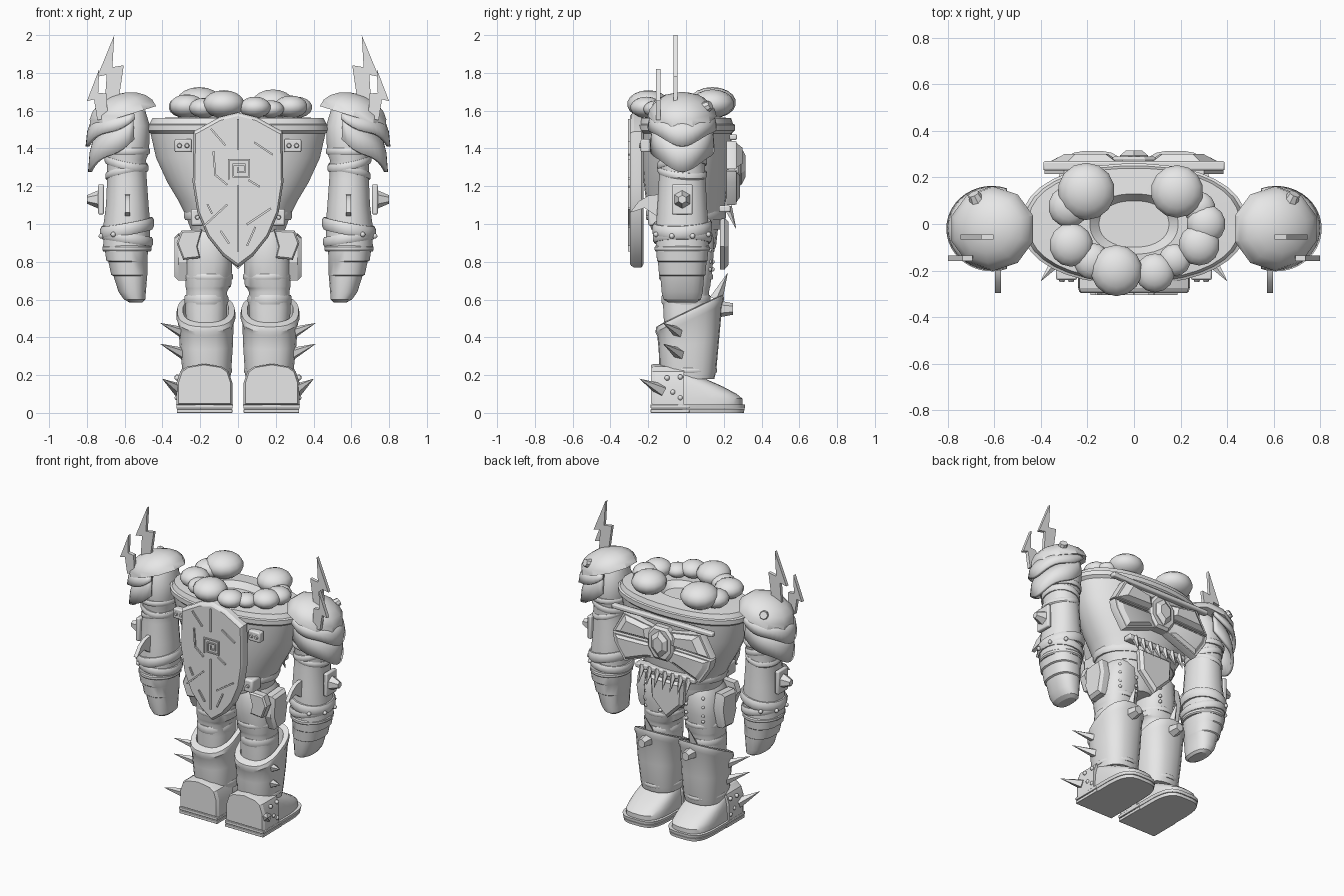
import bpy, bmesh, math
from mathutils import Vector, Matrix

grey = bpy.data.materials.new("plain_grey")
grey.diffuse_color = (0.8, 0.8, 0.8, 1)
SIDES = ((1, "right"), (-1, "left"))


def finish(name, bm, angle=35, bevel=0.0):
    bmesh.ops.recalc_face_normals(bm, faces=bm.faces)
    me = bpy.data.meshes.new(name)
    bm.to_mesh(me)
    bm.free()
    me.materials.append(grey)
    me.shade_smooth()
    me.set_sharp_from_angle(angle=math.radians(angle))
    ob = bpy.data.objects.new(name, me)
    bpy.context.collection.objects.link(ob)
    if bevel:
        m = ob.modifiers.new("bevel", 'BEVEL')
        m.width, m.segments, m.limit_method = bevel, 2, 'ANGLE'
    return ob


def loft(name, rings, n=20, e=2.0, s=1, angle=35):
    """Stack superellipse rings (z, xc, yc, rx, ry, slope_x, slope_y)."""
    bm = bmesh.new()
    rows = []
    for r in rings:
        z, xc, yc, rx, ry, tx, ty = (tuple(r) + (0, 0))[:7]
        row = []
        for i in range(n):
            a = 2 * math.pi * (i + .5) / n
            c, d = math.cos(a), math.sin(a)
            x = rx * math.copysign(abs(c) ** (2 / e), c)
            y = ry * math.copysign(abs(d) ** (2 / e), d)
            row.append(bm.verts.new((s * (xc + x), yc + y, z + tx * x + ty * y)))
        rows.append(row)
    for p, q in zip(rows, rows[1:]):
        for i in range(n):
            j = (i + 1) % n
            bm.faces.new((p[i], p[j], q[j], q[i]))
    bm.faces.new(rows[0])
    bm.faces.new(rows[-1])
    return finish(name, bm, angle)


def band(name, z, xc, yc, rx, ry, h, t, s=1, tx=0, ty=0):
    k = h / 2
    loft(name, [(z + dz, xc, yc, rx + o, ry + o, tx, ty) for dz, o in
                ((-k, -.01), (-k, t * .6), (-k * .5, t), (k * .5, t), (k, t * .6), (k, -.01))], 20, 2, s)


def prism(name, pts, axis, layers, s=1, bevel=0.0):
    """Outline extruded along an axis through (position, scale) layers."""
    bm = bmesh.new()
    cu = sum(p[0] for p in pts) / len(pts)
    cv = sum(p[1] for p in pts) / len(pts)
    rows = []
    for d, k in layers:
        row = []
        for u, v in pts:
            u, v = cu + (u - cu) * k, cv + (v - cv) * k
            row.append(bm.verts.new((s * u, d, v) if axis == 'y' else (s * d, u, v)))
        rows.append(row)
    for p, q in zip(rows, rows[1:]):
        for i in range(len(pts)):
            j = (i + 1) % len(pts)
            bm.faces.new((p[i], p[j], q[j], q[i]))
    bm.faces.new(rows[0])
    bm.faces.new(rows[-1])
    return finish(name, bm, 25, bevel)


def box(name, c, size, bevel=.008, rot=0, axis='Y'):
    bm = bmesh.new()
    m = Matrix.Translation(c) @ Matrix.Rotation(rot, 4, axis) @ Matrix.Diagonal((*size, 1))
    bmesh.ops.create_cube(bm, size=1, matrix=m)
    return finish(name, bm, 35, bevel)


def spike(name, p, q, r, n=5, r2=0.001):
    p, q = Vector(p), Vector(q)
    bm = bmesh.new()
    m = Matrix.Translation((p + q) / 2) @ (q - p).to_track_quat('Z', 'Y').to_matrix().to_4x4()
    bmesh.ops.create_cone(bm, cap_ends=True, segments=n, radius1=r, radius2=r2, depth=(q - p).length, matrix=m)
    return finish(name, bm)


def ball(name, c, scale, u=14, v=9, half=False, tilt=0, angle=60):
    bm = bmesh.new()
    bmesh.ops.create_uvsphere(bm, u_segments=u, v_segments=v, radius=1)
    if half:
        g = bm.verts[:] + bm.edges[:] + bm.faces[:]
        bmesh.ops.bisect_plane(bm, geom=g, plane_co=(0, 0, 0), plane_no=(0, 0, -1), clear_outer=True)
        bmesh.ops.holes_fill(bm, edges=bm.edges)
    bm.transform(Matrix.Translation(c) @ Matrix.Rotation(tilt, 4, 'Y') @ Matrix.Diagonal((*scale, 1)))
    return finish(name, bm, angle)


def strip(name, p, q, y, w=.01):
    """Thin raised line on the shield between two x,z points."""
    d = Vector((q[0] - p[0], q[1] - p[1]))
    box(name, ((p[0] + q[0]) / 2, y, (p[1] + q[1]) / 2), (d.length + w, .009, w), 0, -math.atan2(d.y, d.x))


# Torso tub with rim and recessed neck
loft("torso", [(.97, 0, 0, .25, .185), (1.05, 0, 0, .28, .2), (1.12, 0, 0, .315, .212), (1.22, 0, 0, .375, .225),
               (1.35, 0, 0, .435, .235), (1.48, 0, 0, .465, .245), (1.495, 0, 0, .485, .26), (1.525, 0, 0, .485, .26),
               (1.53, 0, 0, .47, .25), (1.56, 0, 0, .455, .24), (1.57, 0, 0, .19, .13), (1.53, 0, 0, .15, .1)], 36, 2.2)
loft("pelvis", [(.8, 0, .02, .07, .1), (.88, 0, .01, .2, .15), (.97, 0, 0, .25, .17), (1.0, 0, 0, .25, .17)], 24, 2.5)
band("belt", 1.05, 0, 0, .27, .195, .06, .02)

# Boulder collar, larger stones standing taller
for x, y, r in ((-.205, .14, .125), (.185, .14, .115), (-.28, .075, .09), (-.27, -.09, .095), (-.075, -.2, .112),
                (.31, 0, .085), (.28, -.09, .09), (.175, -.155, .07), (.09, -.21, .085), (-.18, -.16, .08), (.28, .07, .07)):
    ball("collar_boulder", (x, y, 1.565 + r * .62), (r, r, r * .66))

# Shield with raised border, cracks and square spiral
half = [(0, 1.59), (.1, 1.565), (.235, 1.49), (.24, 1.22), (.215, 1.06), (.16, .93), (.08, .83), (0, .77)]
outline = half + [(-x, z) for x, z in half[-2:0:-1]]
prism("shield", outline, 'y', ((-.225, .96), (-.235, 1), (-.275, 1), (-.29, .98), (-.297, .955)))
sp = [(-.05, 1.24), (-.05, 1.34), (.06, 1.34), (.06, 1.25), (-.025, 1.25), (-.025, 1.315), (.035, 1.315), (.035, 1.275), (0, 1.275), (0, 1.295)]
for p, q in zip(sp, sp[1:]):
    strip("shield_spiral", p, q, -.3015, .008)
for p, q in (((0, 1.4), (0, 1.55)), ((0, .86), (0, 1.2)), ((-.14, 1.5), (-.07, 1.42)), ((.09, 1.43), (.18, 1.37)),
             ((-.13, 1.38), (-.12, 1.26)), ((-.12, 1.26), (-.06, 1.21)), ((.06, 1.23), (.11, 1.2)), ((-.18, .99), (-.06, 1.1)),
             ((-.14, 1.06), (-.16, 1.1)), ((.05, 1.0), (.17, 1.08)), ((.09, .98), (.05, .89)), ((-.09, .96), (-.05, .9))):
    strip("shield_crack", p, q, -.3015)

# Winged chest plate on the far side, with gem, rail and fangs
box("chest_rail", (0, .25, 1.46), (.78, .04, .03))
prism("chest_gem_mount", [(.1, 1.36), (.1, 1.26), (.05, 1.19), (-.05, 1.19), (-.1, 1.26), (-.1, 1.36), (-.05, 1.42), (.05, 1.42)],
      'y', ((.21, 1), (.275, 1), (.29, .85)))
prism("chest_gem", [(.06, 1.35), (.06, 1.27), (0, 1.21), (-.06, 1.27), (-.06, 1.35), (0, 1.4)], 'y', ((.28, 1), (.295, 1), (.315, .6)))
prism("groin_plate", [(-.13, 1.03), (.13, 1.03), (.12, .88), (0, .76), (-.12, .88)], 'y', ((.18, 1), (.205, 1), (.225, .85)))
for i in range(7):
    x = (i - 3) * .06
    spike("belt_fang", (x, .22, 1.09), (x, .265, .975), .024, 5)
box("belt_front_bar", (0, .205, 1.08), (.46, .06, .035))

for s, side in SIDES:
    S = "_" + side
    prism("upper_wing" + S, [(.04, 1.3), (.06, 1.4), (.3, 1.44), (.385, 1.29)], 'y',
          ((.215, 1), (.255, 1), (.268, .96), (.268, .86), (.3, .55)), s)
    prism("lower_wing" + S, [(.04, 1.29), (.385, 1.28), (.37, 1.22), (.29, 1.1), (.05, 1.19)], 'y',
          ((.215, 1), (.255, 1), (.268, .96), (.268, .86), (.285, .65)), s)
    box("rivet_plate" + S, (s * .29, -.215, 1.415), (.09, .05, .07))
    for dx in (-.02, .02):
        spike("plate_rivet" + S, (s * .29 + dx, -.235, 1.415), (s * .29 + dx, -.25, 1.415), .015, 8, .01)
    box("belt_tab" + S, (s * .215, -.15, 1.035), (.07, .1, .09), .012)
    spike("belt_tab_rivet" + S, (s * .215, -.19, 1.035), (s * .215, -.212, 1.035), .015, 8, .01)

    # Arm, ending in a blunt segmented mitten hand
    loft("arm" + S, [(1.6, .57, -.02, .08, .09), (1.52, .58, -.02, .115, .13), (1.38, .585, -.02, .115, .13), (1.34, .59, -.02, .105, .12),
                     (1.24, .588, -.02, .106, .125), (1.1, .586, -.02, .114, .132), (1.0, .588, -.02, .125, .14), (.88, .59, -.02, .125, .14)], 20, 2.2, s)
    loft("hand" + S, [(.585, .54, -.02, .035, .075), (.60, .547, -.02, .057, .1), (.64, .56, -.02, .073, .11), (.725, .57, -.02, .09, .117), (.73, .575, -.02, .097, .124),
                      (.80, .583, -.02, .104, .13), (.805, .588, -.02, .11, .135), (.88, .592, -.02, .117, .14)], 20, 2.4, s, 25)
    band("upper_arm_band" + S, 1.385, .59, -.02, .112, .13, .035, .014, s)
    band("elbow_wrap_high" + S, 1.32, .59, -.02, .103, .12, .04, .014, s, .2, .1)
    band("elbow_wrap_low" + S, 1.275, .59, -.02, .1, .118, .035, .014, s, -.2, -.1)
    band("wrist_ring" + S, .98, .588, -.02, .122, .138, .065, .022, s, -.18, .05)
    band("wrist_ring_low" + S, .925, .588, -.02, .122, .138, .05, .018, s, .15)
    band("cuff" + S, .87, .588, -.02, .118, .134, .03, .014, s)
    prism("forearm_blade" + S, [(-.12, 1.16), (-.2, 1.15), (-.25, 1.12), (-.297, 1.06), (-.22, 1.085), (-.12, 1.02)], 'x', ((.572, 1), (.598, 1)), s)
    box("forearm_plate" + S, (s * .725, -.02, 1.13), (.03, .11, .16))
    spike("forearm_gem" + S, (s * .74, -.02, 1.13), (s * .8, -.02, 1.13), .048, 6, .022)
    for a in (-60, -20, 20, 60):
        c, d = math.cos(math.radians(a)), math.sin(math.radians(a))
        ball("wrist_stud" + S, (s * (.588 + .145 * c), -.02 + .16 * d, .955 - .02 * c), (.014,) * 3, 8, 6)

    # Shoulder dome and two layered, pointed lames below it
    ball("shoulder_dome" + S, (s * .608, -.02, 1.57), (.192, .182, .122), 10, 10, True, s * .3, 30)
    for k, (zt, zb, r, up, rise) in enumerate(((1.55, 1.41, .187, .3, .1), (1.46, 1.275, .174, .8, .12))):
        bm = bmesh.new()
        rows = []
        for i in range(25):
            a = math.radians(-110 + 220 * i / 24)
            c, d = math.cos(a), math.sin(a)
            zig = .014 * math.cos(4 * a)
            col = []
            for t, rr in ((0, r - .03), (.45, r - .008), (1, r)):
                z = (zt + rise * up * (1 - c)) * (1 - t) + (zb + rise * (1 - c) - zig + .014) * t
                col.append(bm.verts.new((s * (.61 + rr * c), -.02 + rr * .93 * d, z)))
            rows.append(col)
        for p, q in zip(rows, rows[1:]):
            for j in range(2):
                bm.faces.new((p[j], p[j + 1], q[j + 1], q[j]))
        ob = finish("shoulder_lame_%d%s" % (k, S), bm)
        m = ob.modifiers.new("thickness", 'SOLIDIFY')
        m.thickness, m.offset = .02, 0
    # Lightning bolts and shoulder stud
    prism("tall_bolt" + S, [(.655, 2.0), (.745, 1.78), (.695, 1.79), (.71, 1.57), (.64, 1.6), (.605, 1.84), (.665, 1.83)], 'y', ((-.067, 1), (-.045, 1)), s)
    prism("short_bolt" + S, [(.735, 1.82), (.80, 1.65), (.762, 1.66), (.745, 1.55), (.69, 1.56), (.695, 1.69), (.74, 1.695)], 'y', ((-.16, 1), (-.135, 1)), s)
    spike("shoulder_stud" + S, (s * .66, .07, 1.6), (s * .69, .13, 1.63), .04, 8, .025)

    # Thigh, hip plates and rivets
    loft("thigh" + S, [(.42, .168, 0, .104, .115), (.56, .168, 0, .112, .122), (.64, .165, 0, .108, .122), (.66, .162, 0, .115, .127), (.67, .157, 0, .122, .13),
                       (.8, .155, 0, .126, .145), (.92, .15, 0, .12, .15), (.97, .14, 0, .1, .13)], 20, 2.5, s)
    band("knee_strap" + S, .6, .168, 0, .106, .12, .05, .012, s)
    band("thigh_strap" + S, .72, .156, 0, .122, .135, .03, .01, s)
    prism("hip_plate" + S, [(-.08, .94), (.06, .95), (.08, .85), (.05, .71), (-.05, .7), (-.09, .8)], 'x', ((.27, 1), (.315, 1), (.335, .85)), s)
    prism("rear_hip_flap" + S, [(.19, .97), (.3, .965), (.325, .9), (.29, .81), (.2, .82), (.215, .88)], 'y', ((-.1, 1), (-.145, 1), (-.155, .88)), s)
    for z in (.92, .86, .8, .76):
        ball("thigh_rivet" + S, (s * .1, .14, z), (.012,) * 3, 8, 6)
        ball("outer_thigh_rivet" + S, (s * .22, .125, z), (.012,) * 3, 8, 6)

    # Boot shaft with slanted rim, knee guard and spikes
    loft("boot_shaft" + S, [(.18, .165, .01, .125, .14), (.22, .165, .01, .13, .15), (.36, .168, .015, .142, .16, 0, .15), (.49, .17, .02, .148, .172, 0, .48),
                            (.515, .17, .02, .157, .182, 0, .48), (.54, .17, .02, .152, .178, 0, .48), (.545, .17, .02, .122, .14, 0, .48), (.45, .17, .02, .11, .12, 0, .3)], 22, 2.5, s)
    band("ankle_strap" + S, .225, .165, .01, .126, .147, .025, .01, s)
    spike("knee_bolt" + S, (s * .17, .17, .55), (s * .17, .25, .55), .045, 6, .03)
    spike("knee_spike" + S, (s * .17, .16, .6), (s * .17, .22, .74), .035, 4)
    for z in (.44, .33):
        spike("shin_spike" + S, (s * .28, -.03, z - .02), (s * .41, -.12, z + .035), .034, 5)

    # Foot: layered sole with square heel, sloping toe, heel block
    for z, o in ((0, 0), (.024, .004)):
        loft("sole" + S, [(z, .177, .063, .142 + o, .245 + o), (z + .02, .177, .063, .147 + o, .247 + o)], 28, 3.6, s)
        box("heel_sole" + S, (s * .177, -.085, z + .01), (.294 + o, .205, .02), .003)
    loft("foot" + S, [(z, .177, (y - .17) / 2, w, (y + .17) / 2) for z, y, w in
                      ((.045, .3, .138), (.075, .3, .138), (.1, .27, .136), (.14, .195, .132), (.175, .115, .125), (.21, .04, .115), (.235, -.02, .1))], 28, 3, s)
    prism("heel_block" + S, [(.03, .04), (.03, .16), (.05, .22), (.085, .245), (.18, .26), (.27, .245), (.305, .22), (.325, .16), (.325, .04)],
          'y', ((-.01, 1), (-.165, 1), (-.185, .93)), s)
    spike("heel_spike" + S, (s * .31, -.13, .12), (s * .4, -.245, .18), .036, 5)
    for y, z in ((-.1, .185), (-.03, .19), (-.07, .11), (-.03, .08)):
        ball("heel_rivet" + S, (s * .322, y, z), (.014,) * 3, 8, 6)
